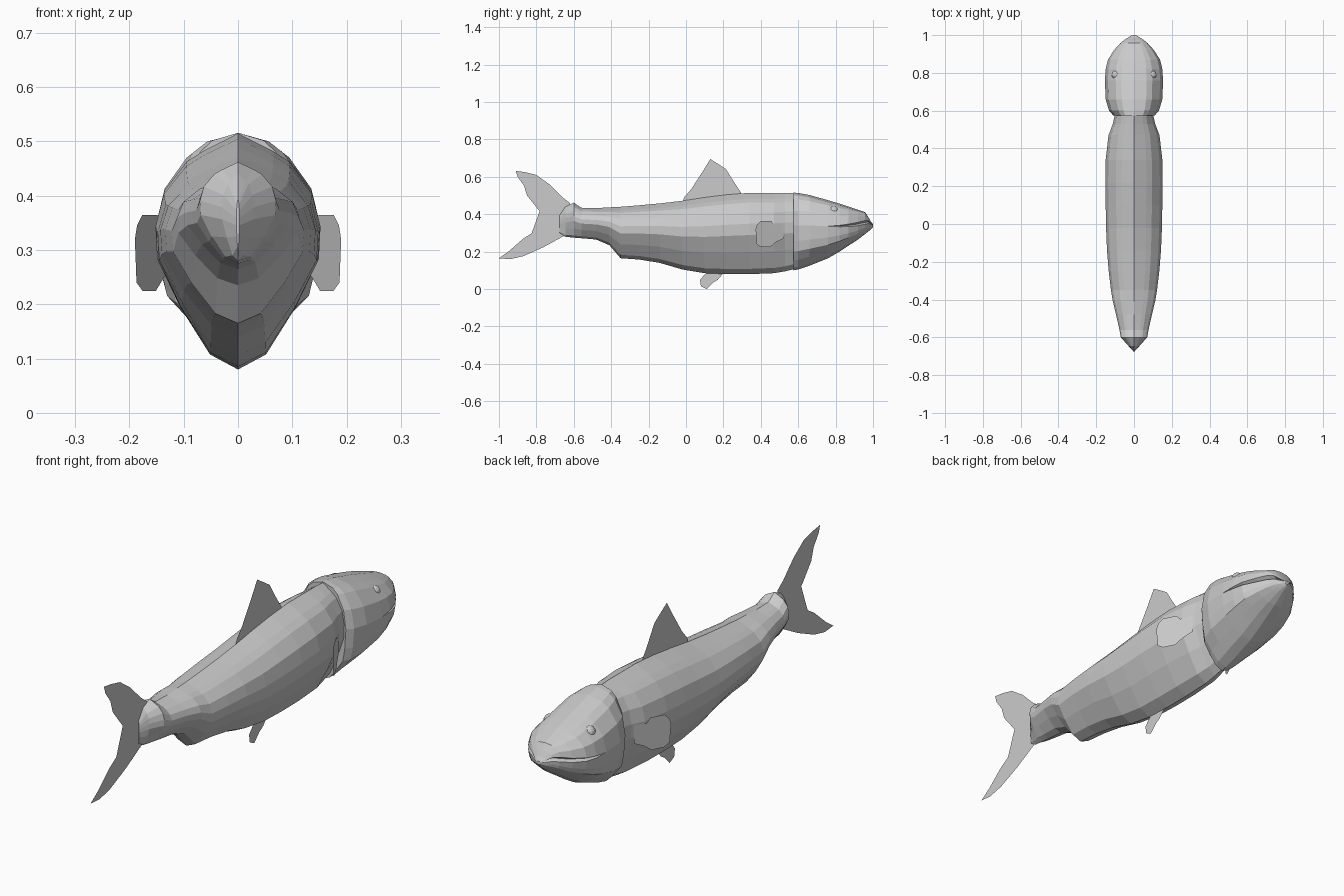
import bpy, bmesh

grey = bpy.data.materials.new("fish_grey")
grey.diffuse_color = (0.6, 0.6, 0.6, 1)


def make_object(name, bm):
    mesh = bpy.data.meshes.new(name)
    bm.to_mesh(mesh)
    bm.free()
    mesh.materials.append(grey)
    obj = bpy.data.objects.new(name, mesh)
    bpy.context.collection.objects.link(obj)
    return obj


def loft(name, sections):
    """Skin half sections [(x, y, z)...] running top to bottom, mirrored in x."""
    bm = bmesh.new()
    rings = []
    for half in sections:
        ring = half + [(-x, y, z) for x, y, z in half[-2:0:-1]]
        rings.append([bm.verts.new(p) for p in ring])
    n = len(rings[0])
    for a, b in zip(rings, rings[1:]):
        for i in range(n):
            j = (i + 1) % n
            bm.faces.new((a[i], a[j], b[j], b[i]))
    bm.faces.new(rings[0])
    bm.faces.new(rings[-1])
    bmesh.ops.remove_doubles(bm, verts=bm.verts, dist=0.0005)
    bmesh.ops.recalc_face_normals(bm, faces=bm.faces)
    return make_object(name, bm)


def sheet(name, points):
    """Flat one-sided fin from an outline of 3D points."""
    bm = bmesh.new()
    face = bm.faces.new([bm.verts.new(p) for p in points])
    bmesh.ops.triangulate(bm, faces=[face])
    return make_object(name, bm)


# Body: stations (y, top, bottom, half width) with one keeled section shape
BODY_SHAPE = [(0, 1), (.43, .925), (.63, .88), (.9, .76), (1, .62),
              (.98, .48), (.7, .27), (.34, .065), (0, 0)]
BODY = [(.61, .510, .115, .095), (.53, .515, .095, .112), (.47, .515, .085, .135),
        (.34, .515, .080, .150), (.22, .505, .080, .152), (.10, .490, .085, .150),
        (-.02, .472, .105, .148), (-.14, .458, .140, .143), (-.25, .448, .158, .134),
        (-.35, .440, .165, .122), (-.41, .437, .235, .112), (-.48, .433, .265, .095),
        (-.56, .435, .272, .077), (-.60, .462, .275, .070), (-.645, .440, .280, .030),
        (-.675, .395, .300, .003)]
loft("body", [[(sx * w, y, bot + sz * (top - bot)) for sx, sz in BODY_SHAPE]
              for y, top, bot, w in BODY])

# Head: stations (y, top, mouth height, bottom, half width, mouth opening)
UPPER = [(0, 1), (.43, .92), (.63, .8), (.9, .45), (1, 0)]
LOWER = [(1, 0), (.95, .35), (.87, .58), (.58, .78), (.3, .94), (0, 1)]
HEAD = [(.575, .516, .34, .100, .110, 0), (.60, .514, .34, .105, .132, 0),
        (.66, .503, .34, .125, .150, 0), (.76, .475, .336, .165, .154, 0),
        (.82, .457, .337, .200, .150, .004), (.87, .441, .341, .233, .138, .007),
        (.92, .424, .348, .265, .106, .009), (.958, .411, .357, .295, .072, .010),
        (.975, .385, .358, .308, .050, .008), (.988, .362, .350, .318, .030, .004),
        (1.0, .347, .343, .332, .010, 0)]


def head_section(y, top, m, bot, w, gap):
    up = [(sx * w, y, m + gap + sz * (top - m - gap)) for sx, sz in UPPER]
    inner = [(w - 2.5 * gap, y, m)]
    low = [(sx * w, y, m - gap - sz * (m - gap - bot)) for sx, sz in LOWER]
    return up + inner + low


loft("head", [head_section(*s) for s in HEAD])

# Fins lying in the middle plane
TAIL = [(-.62, .46), (-.66, .49), (-.73, .56), (-.80, .61), (-.86, .625), (-.91, .632),
        (-.90, .60), (-.87, .565), (-.85, .50), (-.79, .425), (-.74, .415), (-.745, .385),
        (-.72, .365), (-.73, .33), (-.80, .31), (-.87, .27), (-.95, .20), (-1, .165),
        (-.94, .16), (-.87, .176), (-.76, .225), (-.66, .28), (-.62, .30)]
DORSAL = [(-.02, .46), (-.01, .49), (.05, .56), (.09, .63), (.13, .695), (.17, .67),
          (.215, .64), (.255, .575), (.295, .515), (.28, .48)]
VENTRAL = [(.12, .10), (.125, .07), (.075, .05), (.09, .04), (.08, .015), (.105, .025),
           (.11, 0), (.145, .035), (.17, .05), (.20, .085), (.20, .10)]
for name, outline in (("tail_fin", TAIL), ("dorsal_fin", DORSAL), ("ventral_fin", VENTRAL)):
    sheet(name, [(0, y, z) for y, z in outline])

# Upright side fins swinging out backwards, and eyes, on both sides
PECTORAL = [(.52, .35), (.47, .345), (.455, .365), (.40, .365), (.38, .345), (.372, .32),
            (.378, .24), (.40, .225), (.45, .225), (.48, .25), (.52, .27)]
for side, s in (("right", 1), ("left", -1)):
    sheet(side + "_side_fin",
          [(s * (.19 - (y - .372) * .5), y, z) for y, z in PECTORAL])
    bm = bmesh.new()
    bmesh.ops.create_uvsphere(bm, u_segments=12, v_segments=8, radius=0.025)
    eye = make_object(side + "_eye", bm)
    eye.location = (s * .094, .79, .419)
